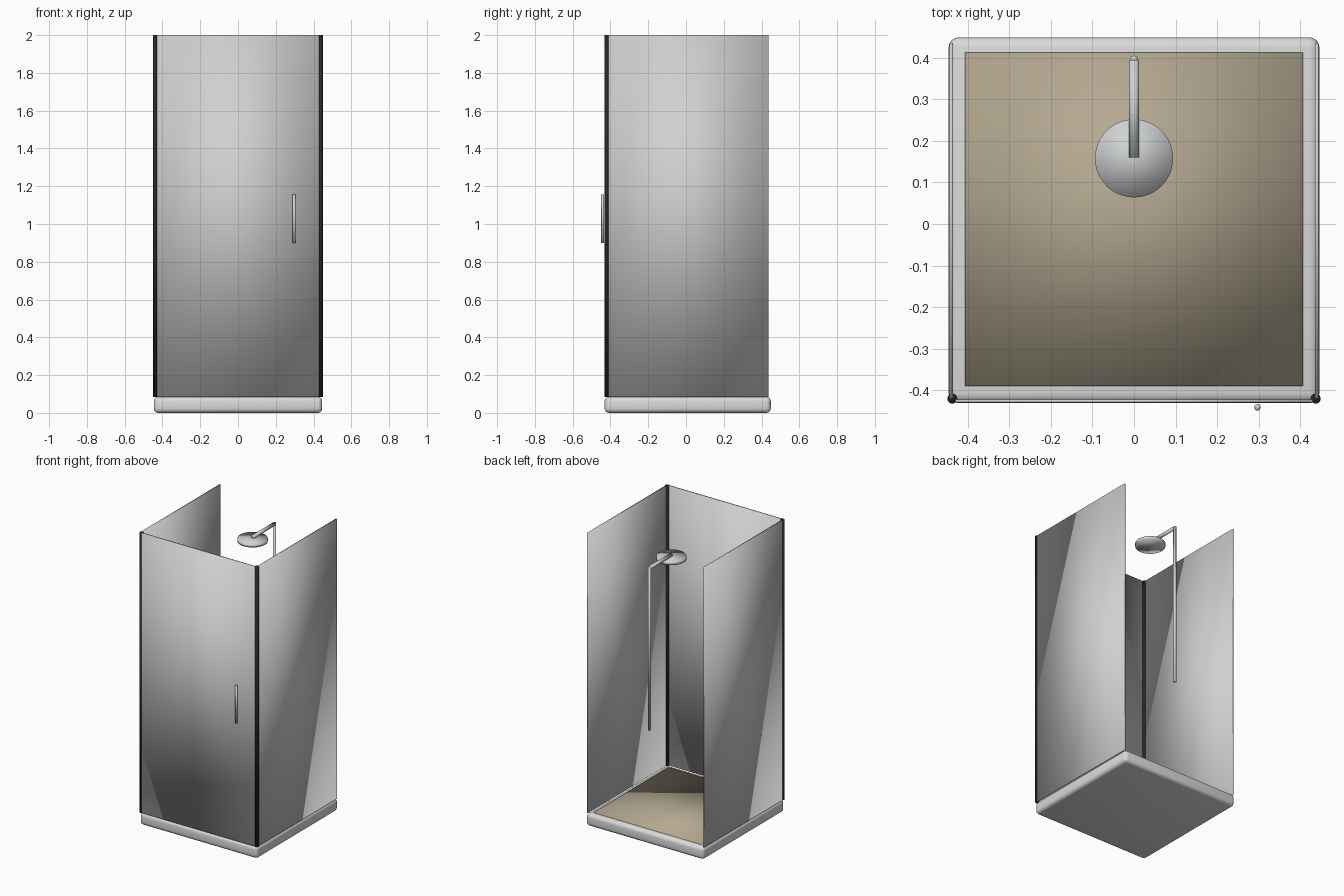
import bpy
from mathutils import Vector

cube = bpy.data.objects.get("Cube")
if cube:
    bpy.data.objects.remove(cube, do_unlink=True)


def material(name, rgb):
    mat = bpy.data.materials.new(name)
    mat.use_nodes = True
    mat.diffuse_color = (*rgb, 1)
    mat.node_tree.nodes["Principled BSDF"].inputs["Base Color"].default_value = (*rgb, 1)
    return mat


white = material("tray white", (0.7, 0.71, 0.7))
glass = material("panel grey", (0.62, 0.64, 0.63))
metal = material("chrome grey", (0.62, 0.64, 0.65))
black = material("post black", (0.02, 0.02, 0.022))
tan = material("floor tan", (0.45, 0.39, 0.28))


def finish(name, mat):
    obj = bpy.context.object
    obj.name = obj.data.name = name
    obj.data.materials.append(mat)
    bpy.ops.object.shade_smooth()
    return obj


def box(name, mat, low, high, bevel=0, segments=1):
    low, high = Vector(low), Vector(high)
    bpy.ops.mesh.primitive_cube_add(size=1, location=(low + high) / 2)
    bpy.context.object.scale = high - low
    bpy.ops.object.transform_apply(location=False, rotation=False)
    obj = finish(name, mat)
    if bevel:
        mod = obj.modifiers.new("rounded edges", "BEVEL")
        mod.width, mod.segments = bevel, segments
    return obj


def rod(name, mat, start, end, radius, sides=24):
    start, end = Vector(start), Vector(end)
    axis = end - start
    bpy.ops.mesh.primitive_cylinder_add(
        vertices=sides, radius=radius, depth=axis.length,
        location=(start + end) / 2,
        rotation=axis.to_track_quat("Z", "Y").to_euler())
    return finish(name, mat)


# Tray and floor
box("tray", white, (-0.446, -0.431, 0), (0.446, 0.449, 0.085), 0.024, 4)
box("floor", tan, (-0.407, -0.39, 0.075), (0.407, 0.413, 0.09))

# Door, side panels and corner posts
box("door", glass, (-0.43, -0.43, 0.085), (0.43, -0.422, 2))
for side, word in ((1, "left"), (-1, "right")):
    x = side * 0.44
    box(word + "_panel", glass, (x - 0.004, -0.42, 0.085), (x + 0.004, 0.436, 2))
    rod(word + "_post", black, (side * 0.437, -0.42, 0.085), (side * 0.437, -0.42, 2), 0.012)

# Door handle
rod("handle", metal, (0.297, -0.441, 0.9), (0.297, -0.441, 1.155), 0.008, 16)

# Shower riser, arm and head
rod("riser", metal, (0, 0.395, 0.755), (0, 0.395, 1.87), 0.01)
rod("arm", metal, (0, 0.395, 1.863), (0, 0.16, 1.863), 0.012)
rod("shower_head", metal, (0, 0.158, 1.835), (0, 0.158, 1.855), 0.094, 48)
